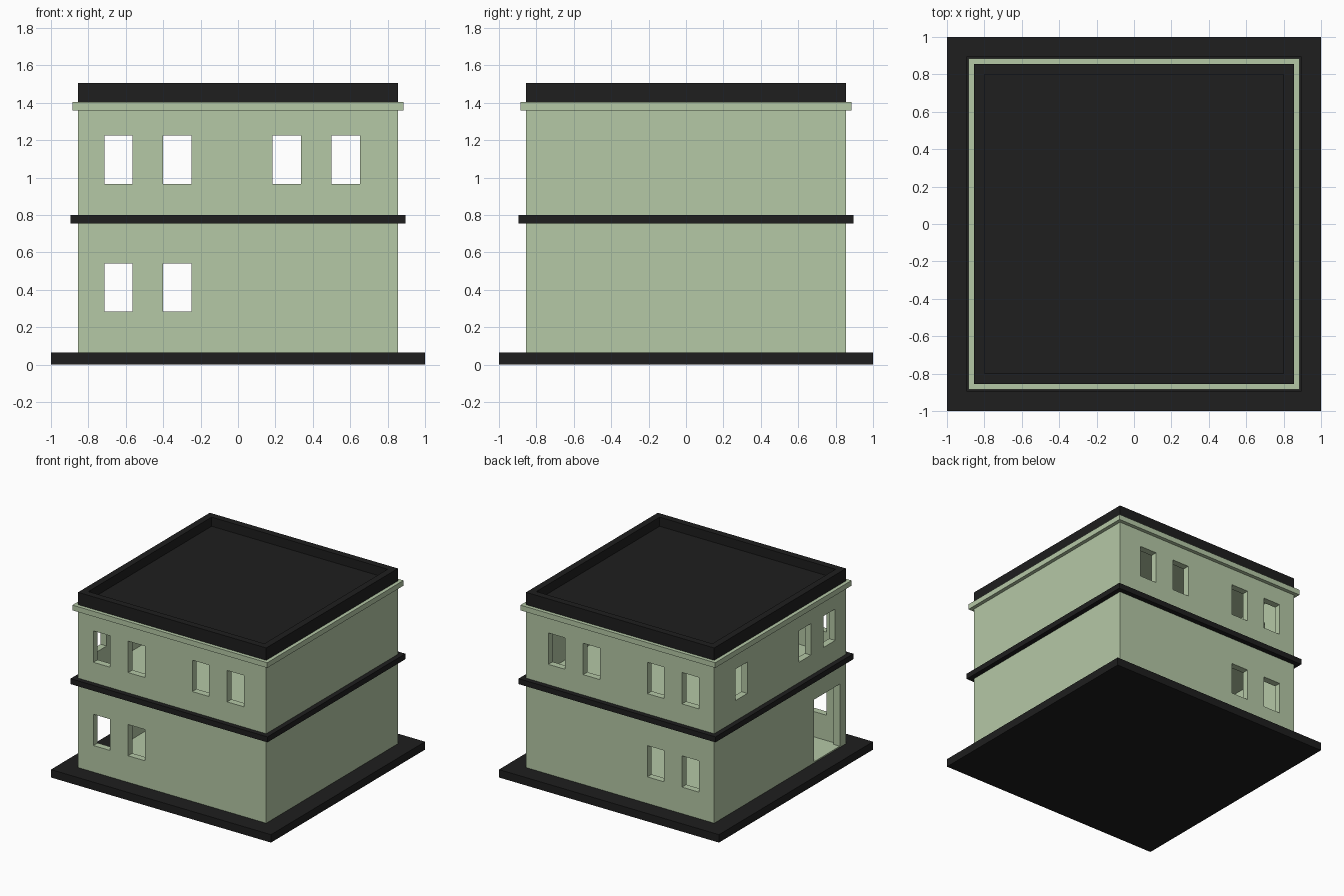
import bpy, bmesh

if "Cube" in bpy.data.objects:
    bpy.data.objects.remove(bpy.data.objects["Cube"])


def material(name, rgb):
    m = bpy.data.materials.new(name)
    m.diffuse_color = (*rgb, 1)
    m.use_nodes = True
    m.node_tree.nodes["Principled BSDF"].inputs["Base Color"].default_value = m.diffuse_color
    return m


GREEN = material("pale_green", (0.46, 0.58, 0.38))
BLACK = material("charcoal", (0.013, 0.013, 0.013))


def boxes(name, spans, mat):
    """One object made of boxes given as (x0, x1, y0, y1, z0, z1)."""
    bm = bmesh.new()
    for x0, x1, y0, y1, z0, z1 in spans:
        vs = bmesh.ops.create_cube(bm, size=1)["verts"]
        for v in vs:
            v.co = ((x0 + x1) / 2 + v.co.x * (x1 - x0),
                    (y0 + y1) / 2 + v.co.y * (y1 - y0),
                    (z0 + z1) / 2 + v.co.z * (z1 - z0))
    mesh = bpy.data.meshes.new(name)
    bm.to_mesh(mesh)
    bm.free()
    mesh.materials.append(mat)
    ob = bpy.data.objects.new(name, mesh)
    bpy.context.collection.objects.link(ob)
    return ob


def square(r, z0, z1):
    return (-r, r, -r, r, z0, z1)


def cut(ob, spans):
    """Subtract boxes from an object and remove the cutter."""
    cutter = boxes("cutter", spans, GREEN)
    cutter.hide_render = True
    mod = ob.modifiers.new("cut", "BOOLEAN")
    mod.operation = "DIFFERENCE"
    mod.solver = "EXACT"
    mod.object = cutter
    bpy.context.view_layer.objects.active = ob
    bpy.ops.object.modifier_apply(modifier=mod.name)
    bpy.data.objects.remove(cutter)


def ring(name, outer, inner, z0, z1, mat):
    ob = boxes(name, [square(outer, z0, z1)], mat)
    cut(ob, [square(inner, z0 - 0.1, z1 + 0.1)])
    return ob


W = 0.855                     # outer wall face
I = 0.80                      # inner wall face
LOW, HIGH = (0.283, 0.54), (0.967, 1.225)

# Ground slab
boxes("ground_slab", [square(1.0, 0, 0.065)], BLACK)

# Walls: two hollow storeys
walls = boxes("walls", [square(W, 0.065, 1.40)], GREEN)
cut(walls, [square(I, 0.075, 0.755), square(I, 0.80, 1.385)])

# Windows running through front and back walls
openings = [(x, x + 0.152, -1.2, 1.2, *z)
            for x, z in [(-0.715, LOW), (-0.40, LOW), (-0.715, HIGH),
                         (-0.40, HIGH), (0.184, HIGH), (0.50, HIGH)]]
# Left side windows and doorway
openings += [(-1.2, -0.78, y, y + 0.152, *HIGH) for y in (-0.715, -0.40, 0.425)]
openings.append((-1.2, -0.78, -0.775, -0.44, 0.075, 0.585))
cut(walls, openings)

# Belt course, cornice, roof and parapet
ring("belt_course", 0.895, 0.84, 0.755, 0.80, BLACK)
ring("cornice", 0.885, 0.84, 1.36, 1.403, GREEN)
boxes("roof_deck", [square(0.81, 1.395, 1.43)], BLACK)
ring("parapet", W, I, 1.40, 1.505, BLACK)
